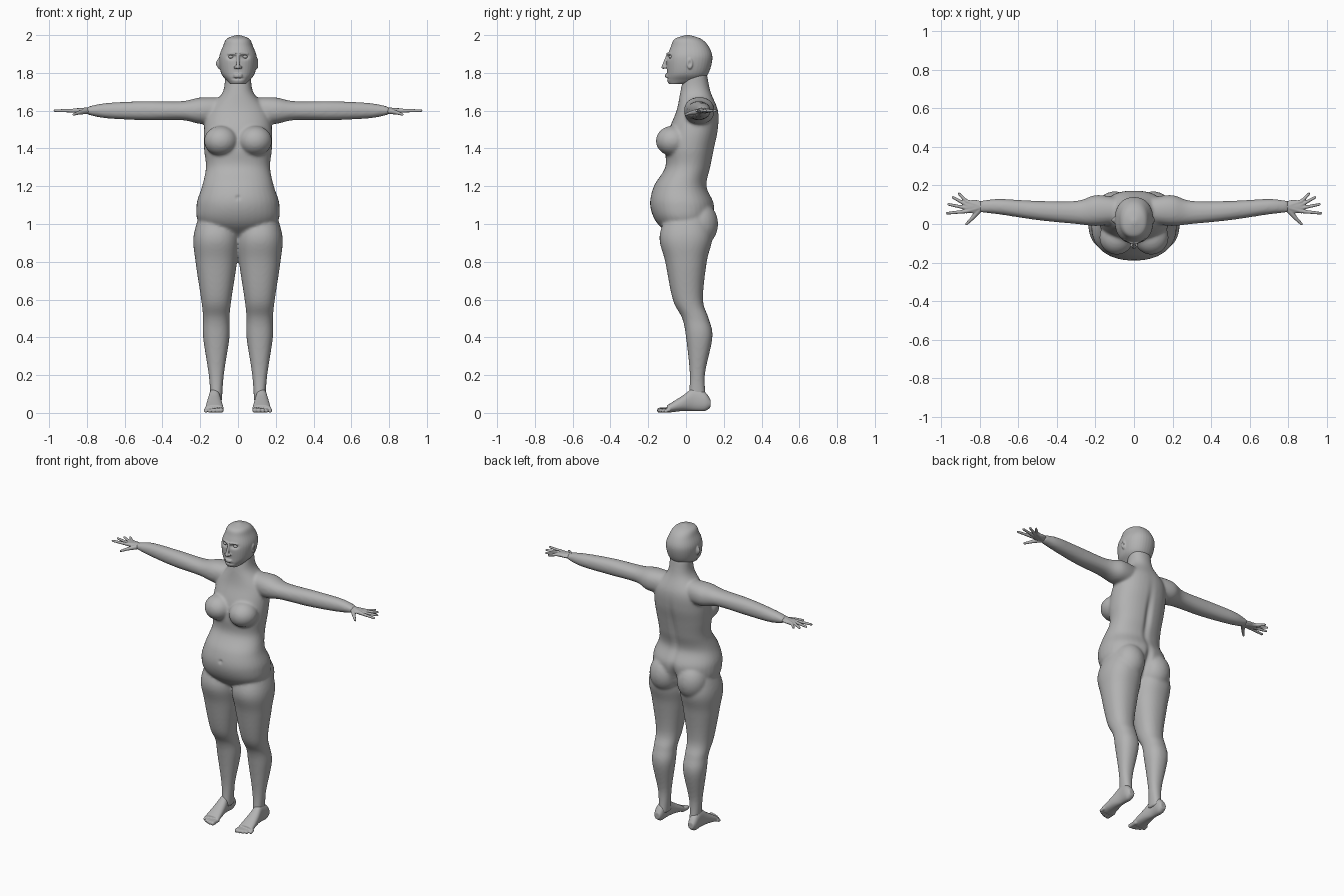
import bpy, bmesh, math
from mathutils import Vector, Matrix

cube = bpy.data.objects.get("Cube")
if cube:
    bpy.data.objects.remove(cube)

SEGMENTS, STEPS, SQUARENESS = 36, 6, 0.9
GREY = (0.45, 0.45, 0.45, 1)
skin = bpy.data.materials.new("neutral_grey")
skin.use_nodes = True
skin.diffuse_color = GREY
bsdf = skin.node_tree.nodes["Principled BSDF"]
bsdf.inputs["Base Color"].default_value = GREY
bsdf.inputs["Roughness"].default_value = 0.7


def spline(rows):
    """Fill in smooth rows between the given ones."""
    out = []
    last = len(rows) - 1
    for i in range(last):
        before, start, end, after = (rows[min(max(i + k, 0), last)] for k in (-1, 0, 1, 2))
        for step in range(STEPS):
            t = step / STEPS
            out.append([b + t * ((c - a) + t * ((2 * a - 5 * b + 4 * c - d) + t * (3 * (b - c) + d - a))) / 2
                        for a, b, c, d in zip(before, start, end, after)])
    return out + [rows[-1]]


def bulge(value):
    return math.copysign(abs(value) ** SQUARENESS, value)


def loft(bm, axis, fixed, rows):
    """Closed tube along an axis; one cross centre is fixed.

    Each row holds the position, the other cross centre and the two radii.
    """
    rings = []
    for along, centre, fixed_radius, centre_radius in spline(rows):
        ring = []
        for k in range(SEGMENTS):
            angle = math.tau * k / SEGMENTS
            u = fixed + fixed_radius * bulge(math.cos(angle))
            v = centre + centre_radius * bulge(math.sin(angle))
            place = {"x": (along, v, u), "y": (u, along, v), "z": (u, v, along)}[axis]
            ring.append(bm.verts.new(place))
        rings.append(ring)
    for low, high in zip(rings, rings[1:]):
        for k in range(SEGMENTS):
            n = (k + 1) % SEGMENTS
            bm.faces.new((low[k], low[n], high[n], high[k]))
    bm.faces.new(rings[0][::-1])
    bm.faces.new(rings[-1])


def ball(bm, centre, size):
    matrix = Matrix.Translation(centre) @ Matrix.Diagonal((*size, 1))
    bmesh.ops.create_uvsphere(bm, u_segments=24, v_segments=16, radius=1, matrix=matrix)


def capsule(bm, start, end, start_radius, end_radius):
    start, end = Vector(start), Vector(end)
    way = end - start
    turn = way.to_track_quat("Z", "Y").to_matrix().to_4x4()
    bmesh.ops.create_cone(bm, cap_ends=True, segments=16, radius1=start_radius, radius2=end_radius,
                          depth=way.length, matrix=Matrix.Translation((start + end) / 2) @ turn)
    ball(bm, start, [start_radius] * 3)
    ball(bm, end, [end_radius] * 3)


def mirror(bm):
    copy = bmesh.ops.duplicate(bm, geom=bm.verts[:] + bm.edges[:] + bm.faces[:])["geom"]
    flipped = [v for v in copy if isinstance(v, bmesh.types.BMVert)]
    bmesh.ops.scale(bm, vec=(-1, 1, 1), verts=flipped)


def blend(name, bm, voxel, smooth, pushes=()):
    """Fuse overlapping volumes into one skin, then press soft spots on both sides."""
    mesh = bpy.data.meshes.new(name)
    bm.to_mesh(mesh)
    bm.free()
    obj = bpy.data.objects.new(name, mesh)
    bpy.context.collection.objects.link(obj)
    remesh = obj.modifiers.new("fuse", "REMESH")
    remesh.mode, remesh.voxel_size = "VOXEL", voxel
    soften = obj.modifiers.new("soften", "SMOOTH")
    soften.factor, soften.iterations = 0.5, smooth
    graph = bpy.context.evaluated_depsgraph_get()
    fused = bpy.data.meshes.new_from_object(obj.evaluated_get(graph))
    obj.modifiers.clear()
    obj.data = fused
    for centre, reach, offset in pushes:
        for v in fused.vertices:
            near = Vector((abs(v.co.x), v.co.y, v.co.z)) - Vector(centre)
            distance = sum((n / r) ** 2 for n, r in zip(near, reach))
            v.co += Vector(offset) * math.exp(-distance)
    fused.materials.clear()
    fused.materials.append(skin)
    fused.shade_smooth()


# Body: paired legs, arms, breasts and buttocks, then the trunk and neck
bm = bmesh.new()
loft(bm, "z", 0.115, [
    (1.1, .01, .07, .09), (.94, 0, .12, .14), (.8, 0, .11, .11), (.6, .01, .08, .08),
    (.5, .05, .07, .07), (.4, .07, .07, .07), (.2, .06, .04, .04), (.06, .06, .03, .05)])
loft(bm, "x", 1.6, [
    (.1, .07, .07, .07), (.2, .07, .07, .08), (.3, .06, .05, .06),
    (.5, .07, .05, .05), (.7, .09, .04, .04), (.8, .09, .02, .03)])
ball(bm, (.09, -.07, 1.44), (.09, .09, .08))
ball(bm, (.1, .07, 1), (.1, .1, .12))
mirror(bm)
loft(bm, "z", 0, [
    (.92, .01, .05, .06), (1, -.01, .2, .14), (1.1, -.02, .22, .17), (1.2, -.03, .19, .14),
    (1.3, .01, .17, .12), (1.4, .02, .18, .13), (1.5, .04, .18, .13), (1.6, .06, .16, .11),
    (1.7, .05, .08, .08), (1.8, .05, .07, .06)])
blend("body", bm, .008, 9, [
    ((0, .14, 1.33), (.02, .08, .16), (0, -.015, 0)),  # spine groove
    ((0, .15, 1), (.02, .08, .08), (0, -.03, 0)),      # cleft
    ((0, -.18, 1.14), (.01, .03, .01), (0, .01, 0)),   # navel
])

# Head: skull and jaw with a nose, brows, lips and ears
bm = bmesh.new()
loft(bm, "z", 0, [
    (2, .01, .01, .01), (1.98, .01, .06, .07), (1.94, .02, .08, .1), (1.88, .02, .1, .12),
    (1.8, .01, .09, .11), (1.76, -.01, .06, .09), (1.74, -.05, .04, .04)])
capsule(bm, (0, -.1, 1.89), (0, -.12, 1.83), .007, .01)
for side in (-1, 1):
    ball(bm, (side * .012, -.11, 1.83), (.01, .01, .008))
    ball(bm, (side * .1, .02, 1.85), (.01, .016, .03))
    capsule(bm, (side * .01, -.1, 1.9), (side * .05, -.08, 1.9), .007, .006)
for lip in (1.78, 1.79):
    ball(bm, (0, -.1, lip), (.025, .012, .006))
blend("head", bm, .004, 4, [
    ((.037, -.1, 1.885), (.02, .04, .012), (0, .015, 0)),  # eye socket
    ((0, -.1, 1.77), (.03, .02, .006), (0, .005, 0)),      # hollow above the chin
    ((.11, .02, 1.85), (.006, .01, .016), (-.008, 0, 0)),  # ear hollow
])

# Eyes, hands and feet for each side
for name, side in (("left", 1), ("right", -1)):
    bm = bmesh.new()
    ball(bm, (.037 * side, -.08, 1.885), (.014, .012, .009))
    blend(name + "_eye", bm, .002, 2)

    # Hand: palm bones and fingers fan out from the wrist
    bm = bmesh.new()
    wrist = Vector((.79, .09, 1.6))
    ball(bm, (.83, .09, 1.6), (.06, .035, .014))
    for k in range(4):
        knuckle = Vector((.87, .066 + .017 * k, 1.6))
        angle = .3 * k - .1
        reach = .1 - .005 * k * k
        tip = knuckle + reach * Vector((math.cos(angle), math.sin(angle), 0))
        capsule(bm, wrist, knuckle, .018, .011)
        capsule(bm, knuckle, tip, .01, .007)
    thumb_joint = (.84, .03, 1.59)
    capsule(bm, wrist, thumb_joint, .018, .01)
    capsule(bm, thumb_joint, (.87, 0, 1.58), .01, .007)
    bmesh.ops.scale(bm, vec=(side, 1, 1), verts=bm.verts)
    blend(name + "_hand", bm, .003, 3)

    # Foot: heel to ball, then five toes with the large one inside
    bm = bmesh.new()
    loft(bm, "y", .125, [
        (.13, .05, .02, .02), (.1, .06, .03, .05), (.04, .07, .03, .06),
        (-.02, .05, .04, .04), (-.1, .02, .05, .02)])
    for k in range(5):
        x, radius = .09 + .02 * k, .014 - .001 * k
        capsule(bm, (x, -.09, .016), (x, -.14 + .002 * k * k, radius), radius, radius)
    bmesh.ops.scale(bm, vec=(side, 1, 1), verts=bm.verts)
    blend(name + "_foot", bm, .004, 4)
